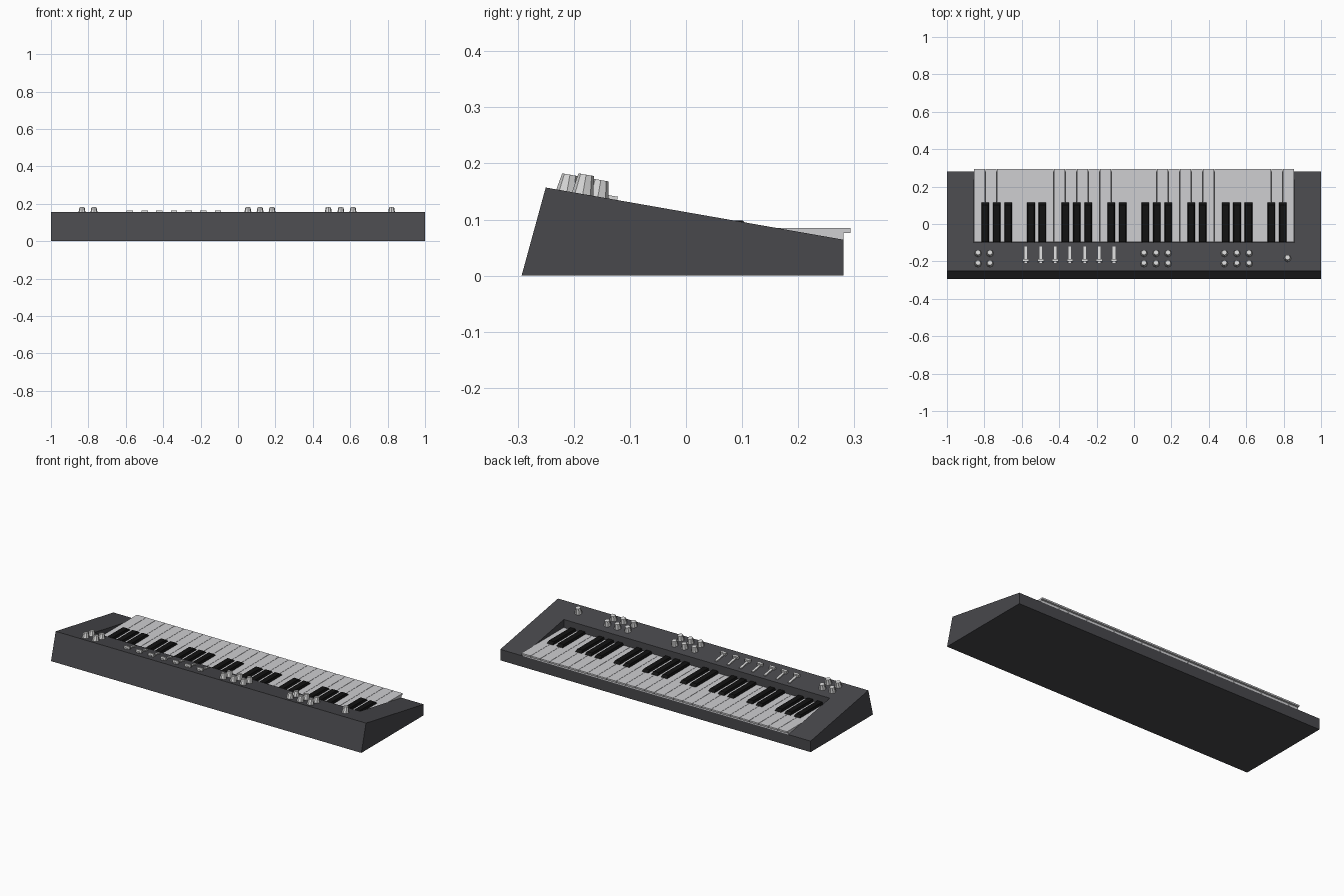
import bpy, bmesh, math
from mathutils import Matrix, Vector

if "Cube" in bpy.data.objects:
    bpy.data.objects.remove(bpy.data.objects["Cube"])


def material(name, r, g, b):
    m = bpy.data.materials.new(name)
    m.diffuse_color = (r, g, b, 1)
    m.use_nodes = True
    m.node_tree.nodes["Principled BSDF"].inputs["Base Color"].default_value = m.diffuse_color
    return m


CASE = material("charcoal case", 0.065, 0.065, 0.072)
IVORY = material("key white", 0.62, 0.62, 0.64)
EBONY = material("key black", 0.006, 0.006, 0.006)
SILVER = material("control silver", 0.68, 0.68, 0.68)


def make(name, bm, mat):
    bmesh.ops.recalc_face_normals(bm, faces=bm.faces)
    me = bpy.data.meshes.new(name)
    bm.to_mesh(me)
    bm.free()
    if mat:
        me.materials.append(mat)
    ob = bpy.data.objects.new(name, me)
    bpy.context.collection.objects.link(ob)
    return ob


def extrude_x(name, profile, x0, x1, mat):
    """Extrude a (y, z) profile along x."""
    bm = bmesh.new()
    a = [bm.verts.new((x0, y, z)) for y, z in profile]
    b = [bm.verts.new((x1, y, z)) for y, z in profile]
    bm.faces.new(a)
    bm.faces.new(b[::-1])
    for i in range(len(a)):
        j = (i + 1) % len(a)
        bm.faces.new((a[i], b[i], b[j], a[j]))
    return make(name, bm, mat)


# Sloping top panel: height and frame at any point
SLOPE = math.atan2(0.157 - 0.064, 0.25 + 0.281)


def on_panel(x, y):
    z = 0.157 - (y + 0.25) * math.tan(SLOPE)
    return Matrix.Translation((x, y, z)) @ Matrix.Rotation(-SLOPE, 4, 'X')


def add_box(bm, mtx, size, centre):
    m = mtx @ Matrix.Translation(centre) @ Matrix.Diagonal((*size, 1))
    bmesh.ops.create_cube(bm, size=1, matrix=m)


# Case with a keybed recess open at the back
HALF = 0.857
case = extrude_x("case", [(-0.293, 0), (-0.25, 0.157), (0.281, 0.064), (0.281, 0)], -1, 1, CASE)
cutter = extrude_x("keybed_cutter", [(-0.1, 0.0635), (-0.1, 0.3), (0.4, 0.3), (0.4, 0.0635)],
                   -HALF, HALF, None)
cutter.hide_render = True
cutter.hide_viewport = True
cut = case.modifiers.new("keybed", 'BOOLEAN')
cut.operation = 'DIFFERENCE'
cut.solver = 'EXACT'
cut.object = cutter

# White keys with an overhanging lip
COUNT = 28
W = 2 * HALF / COUNT
GAP = 0.0008
key_profile = [(-0.097, 0.0635), (-0.097, 0.085), (0.293, 0.085),
               (0.293, 0.076), (0.281, 0.076), (0.281, 0.0635)]
for i in range(COUNT):
    x = -HALF + i * W
    extrude_x(f"white_key_{i + 1}", key_profile, x + GAP, x + W - GAP, IVORY)

# Black keys in groups of three and two, tapered to the top
for k in range(1, COUNT):
    if k % 7 not in (1, 2, 3, 5, 6):
        continue
    x = -HALF + k * W
    bm = bmesh.new()
    add_box(bm, Matrix(), (0.044, 0.217, 0.018), (x, 0.0125, 0.089))
    for v in bm.verts:
        if v.co.z > 0.09:
            v.co.x = x + (v.co.x - x) * 0.72
            if v.co.y > 0:
                v.co.y -= 0.02
    make(f"black_key_{k}", bm, EBONY)


# Tapered faceted knobs standing square to the panel
def knob(name, x, y, height):
    bm = bmesh.new()
    bmesh.ops.create_cone(bm, cap_ends=True, segments=8, radius1=0.020, radius2=0.014,
                          depth=height + 0.004,
                          matrix=on_panel(x, y) @ Matrix.Translation((0, 0, height / 2 - 0.002)))
    make(name, bm, SILVER)


for n, x in enumerate((-0.834, -0.77, 0.053, 0.118, 0.182, 0.483, 0.55, 0.615)):
    for row, y in (("front", -0.212), ("back", -0.157)):
        knob(f"knob_{row}_{n + 1}", x, y, 0.030)
knob("volume_knob", 0.821, -0.184, 0.035)

# Sliders: a raised track strip and a wider cap near the front
for n in range(7):
    frame = on_panel(-0.578 + n * 0.0785, -0.166)
    bm = bmesh.new()
    add_box(bm, frame, (0.014, 0.088, 0.008), (0, 0, 0.002))
    make(f"slider_track_{n + 1}", bm, SILVER)
    bm = bmesh.new()
    add_box(bm, frame, (0.034, 0.014, 0.016), (0, -0.030, 0.008))
    make(f"slider_cap_{n + 1}", bm, SILVER)
